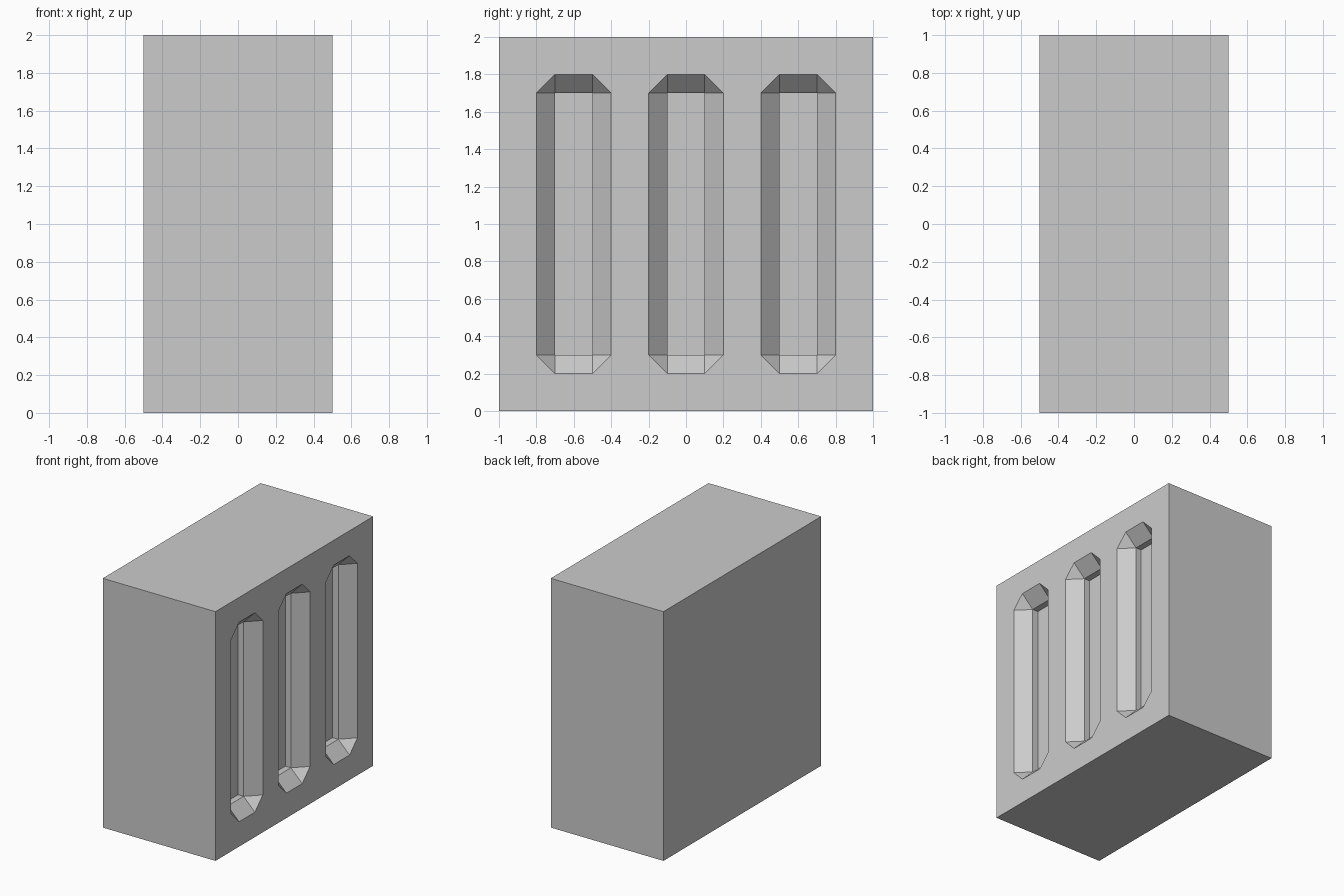
import bpy
import bmesh

default = bpy.data.objects.get("Cube")
if default:
    bpy.data.objects.remove(default, do_unlink=True)

# Material
grey = bpy.data.materials.new("light_grey")
grey.use_nodes = True
colour = (0.6, 0.6, 0.6, 1)
grey.diffuse_color = colour
grey.node_tree.nodes["Principled BSDF"].inputs["Base Color"].default_value = colour


def add_object(name, bm):
    mesh = bpy.data.meshes.new(name)
    bmesh.ops.recalc_face_normals(bm, faces=bm.faces)
    bm.to_mesh(mesh)
    bm.free()
    mesh.materials.append(grey)
    obj = bpy.data.objects.new(name, mesh)
    bpy.context.collection.objects.link(obj)
    return obj


# Solid block
bm = bmesh.new()
bmesh.ops.create_cube(bm, size=1)
bmesh.ops.scale(bm, vec=(1, 2, 2), verts=bm.verts)
bmesh.ops.translate(bm, vec=(0, 0, 1), verts=bm.verts)
block = add_object("slotted_block", bm)


def add_slot(bm, y, half_w=0.1, half_h=0.7, bevel=0.1, step=0.05):
    """Funnel with a clipped-corner mouth, then a straight-walled floor recess."""
    points = []
    for sy in (-1, 1):
        for sz in (-1, 1):
            cy, cz = y + sy * half_w, 1 + sz * half_h
            points.append((0.5 - bevel, cy, cz))
            for x in (0.5, 0.6):
                points.append((x, cy + sy * bevel, cz))
                points.append((x, cy, cz + sz * bevel))
    verts = [bm.verts.new(p) for p in points]
    bmesh.ops.convex_hull(bm, input=verts)
    bmesh.ops.dissolve_limit(bm, angle_limit=0.01, verts=verts,
                             edges=list({e for v in verts for e in v.link_edges}))
    bm.normal_update()
    own = {f for v in verts if v.is_valid for f in v.link_faces}
    floor = min(own, key=lambda f: f.calc_center_median().x)
    result = bmesh.ops.extrude_discrete_faces(bm, faces=[floor])
    bmesh.ops.translate(bm, vec=(-step, 0, 0), verts=result["faces"][0].verts)


# Three upright slots cut into one broad side
bm = bmesh.new()
for y in (-0.6, 0, 0.6):
    add_slot(bm, y)
cutter = add_object("slot_cutter", bm)
cutter.hide_render = True

cut = block.modifiers.new("slots", "BOOLEAN")
cut.operation = "DIFFERENCE"
cut.solver = "EXACT"
cut.object = cutter
bpy.context.view_layer.objects.active = block
block.select_set(True)
bpy.ops.object.modifier_apply(modifier=cut.name)
bpy.data.objects.remove(cutter, do_unlink=True)
